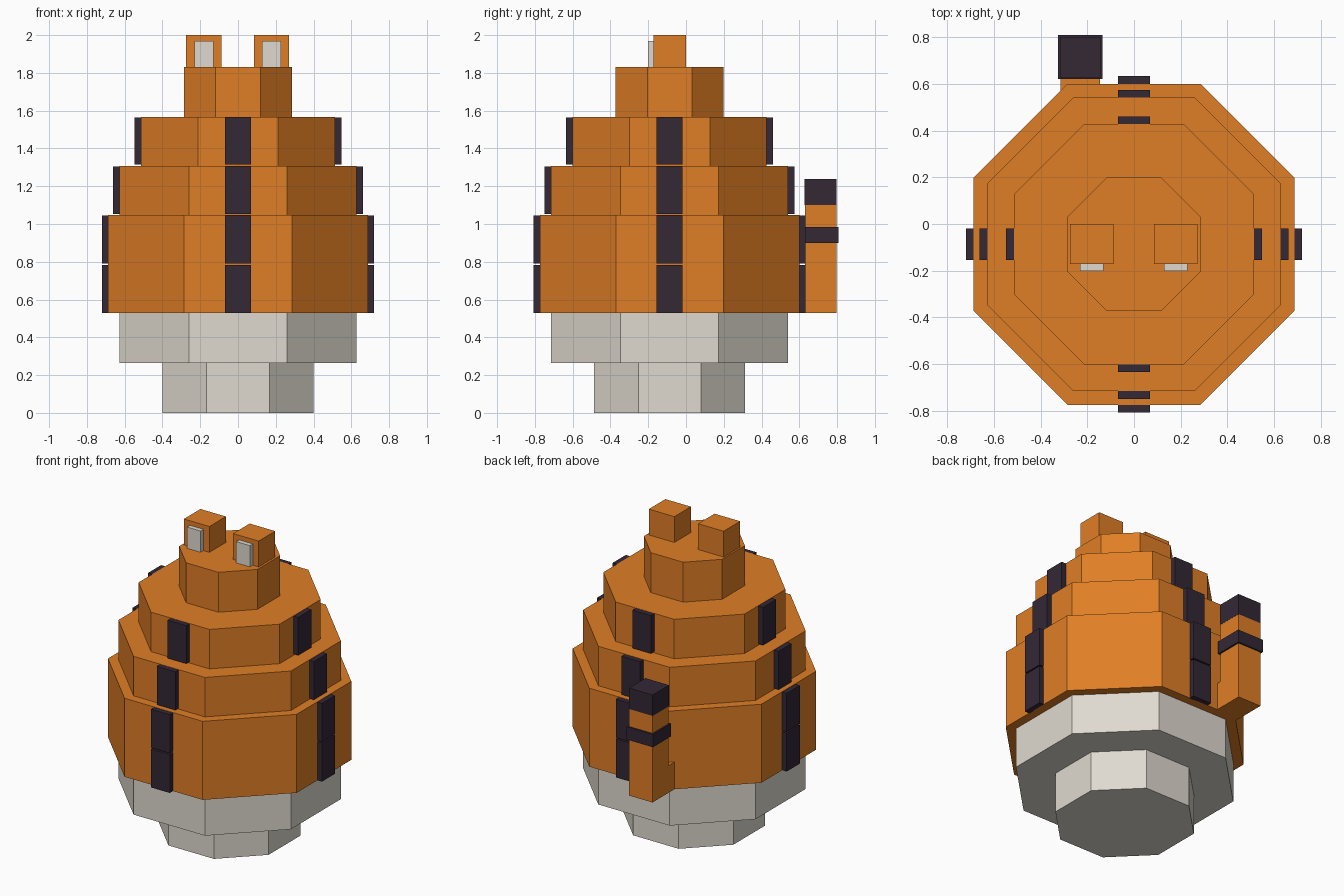
import bpy, bmesh, math

if "Cube" in bpy.data.objects:
    bpy.data.objects.remove(bpy.data.objects["Cube"])

CY = -0.087  # body axis in y


def material(name, rgb):
    m = bpy.data.materials.new(name)
    m.diffuse_color = (*rgb, 1)
    m.use_nodes = True
    m.node_tree.nodes["Principled BSDF"].inputs["Base Color"].default_value = m.diffuse_color
    return m


ORANGE = material("orange", (0.74, 0.21, 0.019))
CREAM = material("cream", (0.74, 0.70, 0.63))
DARK = material("dark_purple", (0.033, 0.021, 0.036))


def finish(name, bm, mat):
    mesh = bpy.data.meshes.new(name)
    bm.to_mesh(mesh)
    bm.free()
    mesh.materials.append(mat)
    ob = bpy.data.objects.new(name, mesh)
    bpy.context.collection.objects.link(ob)
    return ob


def box(name, x, y, z, mat):
    """Box from (min, max) pairs on each axis."""
    bm = bmesh.new()
    bmesh.ops.create_cube(bm, size=1)
    for v in bm.verts:
        for i, (lo, hi) in enumerate((x, y, z)):
            v.co[i] = (lo + hi) / 2 + v.co[i] * (hi - lo)
    return finish(name, bm, mat)


def tier(name, half, z0, z1, mat):
    """Octagonal prism with flat sides facing the axes."""
    bm = bmesh.new()
    r = half / math.cos(math.pi / 8)
    angles = [math.pi / 8 + i * math.pi / 4 for i in range(8)]
    base = bm.faces.new([bm.verts.new((r * math.cos(a), CY + r * math.sin(a), z0)) for a in angles])
    top = bmesh.ops.extrude_face_region(bm, geom=[base])["geom"]
    for v in top:
        if isinstance(v, bmesh.types.BMVert):
            v.co.z = z1
    bmesh.ops.recalc_face_normals(bm, faces=bm.faces)
    return finish(name, bm, mat)


# Stacked octagonal body
tier("base_lower", 0.40, 0.0, 0.265, CREAM)
tier("base_upper", 0.628, 0.265, 0.53, CREAM)
tier("body_lower", 0.687, 0.53, 1.047, ORANGE)
tier("body_middle", 0.628, 1.047, 1.307, ORANGE)
tier("body_upper", 0.514, 1.307, 1.567, ORANGE)
tier("head", 0.285, 1.567, 1.83, ORANGE)

# Dark stripes on four sides of the body
W, T = 0.068, 0.033
for half, z0, z1 in ((0.687, 0.53, 0.783), (0.687, 0.792, 1.045),
                     (0.628, 1.053, 1.305), (0.514, 1.315, 1.565)):
    for s, side, end in ((-1, "left", "front"), (1, "right", "back")):
        a, b = sorted((s * (half - 0.005), s * (half + T)))
        box("stripe_" + side, (a, b), (CY - W, CY + W), (z0, z1), DARK)
        box("stripe_" + end, (-W, W), (CY + a, CY + b), (z0, z1), DARK)

# Ears with pale inner plates
for side, x in (("left", -0.181), ("right", 0.178)):
    box("ear_" + side, (x - 0.093, x + 0.093), (-0.172, 0.0), (1.83, 2.0), ORANGE)
    box("inner_ear_" + side, (x - 0.05, x + 0.05), (-0.202, -0.17), (1.83, 1.97), CREAM)

# Upright tail, its link to the body, dark band and tip
box("tail_link", (-0.315, -0.145), (0.50, 0.64), (0.53, 0.71), ORANGE)
box("tail", (-0.315, -0.145), (0.63, 0.798), (0.53, 1.10), ORANGE)
box("tail_band", (-0.325, -0.134), (0.62, 0.808), (0.90, 0.985), DARK)
box("tail_tip", (-0.316, -0.144), (0.628, 0.798), (1.10, 1.238), DARK)
